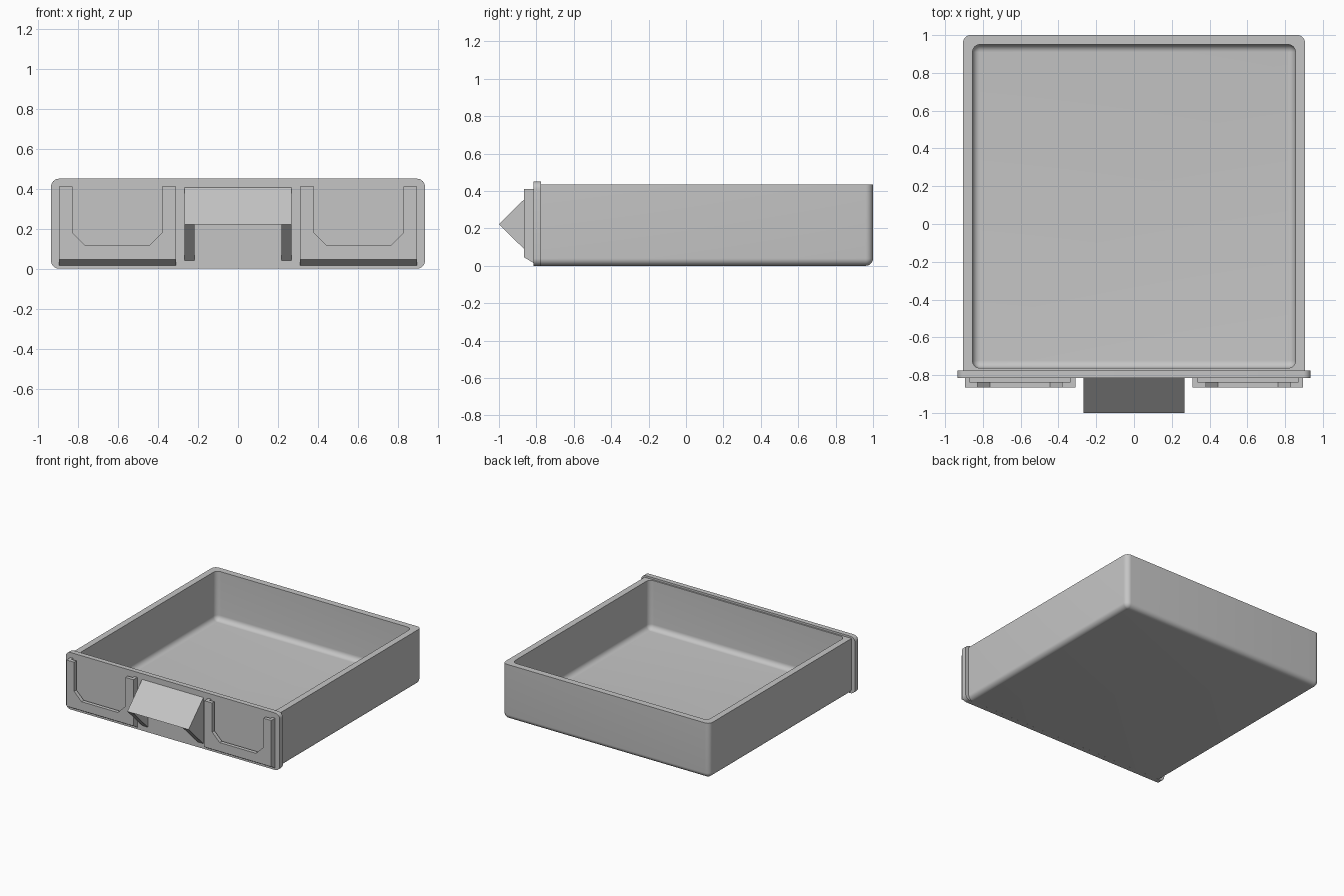
import bpy, bmesh, math

cube = bpy.data.objects.get("Cube")
if cube:
    bpy.data.objects.remove(cube, do_unlink=True)

# Single grey plastic
GREY = (0.56, 0.56, 0.56, 1.0)
mat = bpy.data.materials.new("grey plastic")
mat.use_nodes = True
mat.diffuse_color = GREY
mat.node_tree.nodes["Principled BSDF"].inputs["Base Color"].default_value = GREY


def finish(name, bm, smooth=False):
    bmesh.ops.remove_doubles(bm, verts=bm.verts, dist=1e-5)
    bmesh.ops.recalc_face_normals(bm, faces=bm.faces)
    me = bpy.data.meshes.new(name)
    bm.to_mesh(me)
    bm.free()
    me.materials.append(mat)
    ob = bpy.data.objects.new(name, me)
    bpy.context.collection.objects.link(ob)
    if smooth:
        bpy.ops.object.select_all(action='DESELECT')
        ob.select_set(True)
        bpy.context.view_layer.objects.active = ob
        bpy.ops.object.shade_smooth_by_angle(angle=math.radians(35))
    return ob


def rounded_rect(u0, u1, v0, v1, r, n=8):
    pts = []
    corners = ((u1 - r, v1 - r), (u0 + r, v1 - r), (u0 + r, v0 + r), (u1 - r, v0 + r))
    for k, (cu, cv) in enumerate(corners):
        for i in range(n + 1):
            a = math.pi / 2 * (k + i / n)
            pts.append((cu + r * math.cos(a), cv + r * math.sin(a)))
    return pts


def prism(bm, a, b):
    """Close a solid between two matching outlines."""
    va, vb = [bm.verts.new(p) for p in a], [bm.verts.new(p) for p in b]
    bm.faces.new(va)
    bm.faces.new(vb[::-1])
    for i in range(len(va)):
        j = (i + 1) % len(va)
        bm.faces.new((va[i], vb[i], vb[j], va[j]))


# Tray: rounded rings swept up the outside and down the inside
R, WALL, FLOOR, RIM, N = 0.04, 0.05, 0.05, 0.435, 8
angles = [math.pi / 2 * i / N for i in range(N + 1)]
profile = [(R - R * math.sin(a), R - R * math.cos(a), max(R * math.sin(a), 1e-4)) for a in angles]
profile += [(0, RIM, R), (WALL, RIM, R)]
profile += [(WALL + R - R * math.cos(a), FLOOR + R - R * math.sin(a),
             max(R * math.cos(a), 1e-4)) for a in angles]
bm = bmesh.new()
rings = []
for inset, z, r in profile:
    outline = rounded_rect(-0.905 + inset, 0.905 - inset, -0.813 + inset, 1 - inset, r)
    rings.append([bm.verts.new((x, y, z)) for x, y in outline])
for low, high in zip(rings, rings[1:]):
    for i in range(len(low)):
        j = (i + 1) % len(low)
        bm.faces.new((low[i], low[j], high[j], high[i]))
bm.faces.new(rings[0][::-1])
bm.faces.new(rings[-1])
finish("tray", bm, smooth=True)

# Front panel, slightly larger than the tray
bm = bmesh.new()
outline = rounded_rect(-0.935, 0.935, 0, 0.45, 0.04)
prism(bm, [(x, -0.815, z) for x, z in outline], [(x, -0.775, z) for x, z in outline])
finish("front_panel", bm, smooth=True)

# Label holders: narrow spacer behind a wider lip, underside sloping up to the front
X0, X1, TOP = 0.31, 0.895, 0.41


def underside(y):
    return 0.015 + 0.03 * (-0.815 - y) / 0.05


def u_frame(bm, side, y0, y1, inner):
    layers = []
    for y in (y0, y1):
        b = underside(y)
        pts = [(X0, TOP), (X0, b), (X1, b), (X1, TOP)] + inner
        layers.append([(side * x, y, z) for x, z in pts])
    prism(bm, *layers)


for side, label in ((1, "left"), (-1, "right")):
    bm = bmesh.new()
    u_frame(bm, side, -0.836, -0.815,
            [(0.872, TOP), (0.872, 0.075), (0.335, 0.075), (0.335, TOP)])
    finish(label + "_label_spacer", bm)
    bm = bmesh.new()
    u_frame(bm, side, -0.865, -0.836,
            [(0.828, TOP), (0.828, 0.18), (0.763, 0.115),
             (0.445, 0.115), (0.38, 0.18), (0.38, TOP)])
    finish(label + "_label_lip", bm)


# Handle: sloping grip with open underside between two end brackets
def wedge(name, x0, x1, pts):
    bm = bmesh.new()
    prism(bm, [(x0, y, z) for y, z in pts], [(x1, y, z) for y, z in pts])
    finish(name, bm)


wedge("handle_grip", -0.268, 0.268, [(-0.815, 0.405), (-1.0, 0.222), (-0.815, 0.222)])
for side, label in ((1, "left"), (-1, "right")):
    wedge(label + "_handle_bracket", side * 0.217, side * 0.268,
          [(-0.815, 0.222), (-1.0, 0.222), (-0.815, 0.04)])
